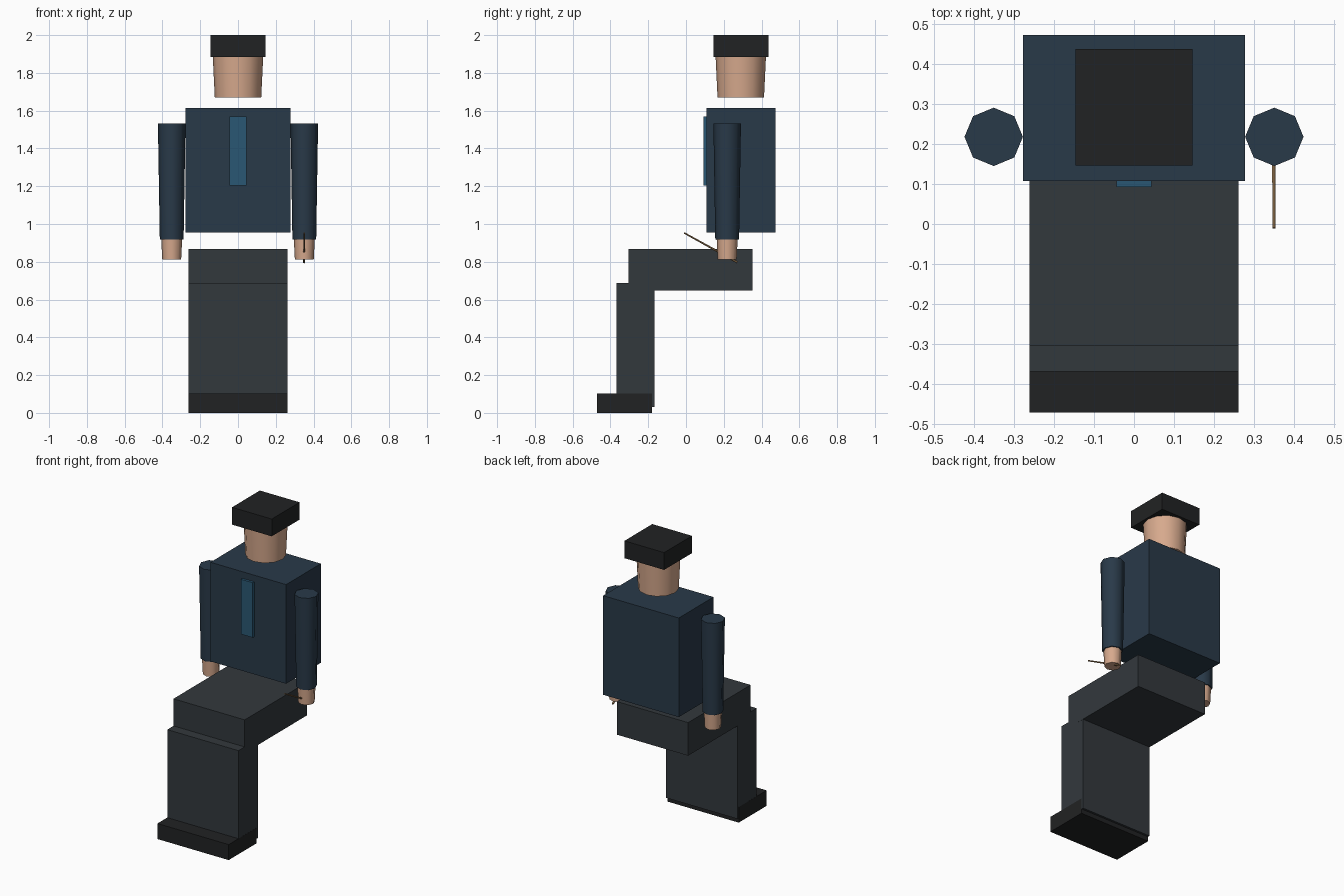
import bpy, math
from mathutils import Vector

if "Cube" in bpy.data.objects:
    bpy.data.objects.remove(bpy.data.objects["Cube"])


def material(name, rgb):
    m = bpy.data.materials.new(name)
    m.diffuse_color = (*[(c / 255) ** 2.2 for c in rgb], 1)
    m.use_nodes = True
    m.node_tree.nodes["Principled BSDF"].inputs["Base Color"].default_value = m.diffuse_color
    return m


COAT = material("navy", (45, 60, 74))
TIE = material("blue", (46, 88, 115))
TROUSER = material("charcoal", (54, 59, 63))
BLACK = material("black", (38, 39, 40))
SKIN = material("skin", (214, 168, 140))
WOOD = material("wood", (150, 118, 82))


def box(name, half_x, y, z, mat):
    """Box centred on x = 0 with y and z ranges."""
    bpy.ops.mesh.primitive_cube_add(size=1, location=(0, sum(y) / 2, sum(z) / 2))
    o = bpy.context.object
    o.name = name
    o.scale = (2 * half_x, y[1] - y[0], z[1] - z[0])
    bpy.ops.object.transform_apply(location=False, rotation=False, scale=True)
    o.data.materials.append(mat)


def taper(name, start, end, r1, r2, sides, mat):
    """Smooth tapered cylinder between two points."""
    a, b = Vector(start), Vector(end)
    d = b - a
    bpy.ops.mesh.primitive_cone_add(vertices=sides, radius1=r1, radius2=r2,
                                    depth=d.length, location=(a + b) / 2)
    o = bpy.context.object
    o.name = name
    if d.x or d.y:
        o.rotation_euler = d.to_track_quat('Z', 'Y').to_euler()
    o.data.materials.append(mat)
    bpy.ops.object.shade_smooth_by_angle(angle=math.radians(50))


# Seated legs and shoes
box("shoes", 0.262, (-0.472, -0.18), (0, 0.103), BLACK)
box("shins", 0.2615, (-0.369, -0.166), (0.03, 0.688), TROUSER)
box("thighs", 0.262, (-0.304, 0.352), (0.648, 0.868), TROUSER)

# Torso and tie
box("torso", 0.278, (0.108, 0.473), (0.955, 1.614), COAT)
box("tie", 0.044, (0.092, 0.118), (1.205, 1.57), TIE)

# Head and hair
taper("head", (0, 0.29, 1.67), (0, 0.29, 1.92), 0.123, 0.135, 12, SKIN)
box("hair", 0.146, (0.146, 0.438), (1.885, 2.0), BLACK)

# Arms and hands
for side, s in (("left", -1), ("right", 1)):
    x, y = s * 0.351, 0.218
    taper(side + "_arm", (x, y, 0.918), (x, y, 1.533), 0.063, 0.073, 8, COAT)
    taper(side + "_hand", (x, y, 0.813), (x, y, 0.93), 0.05, 0.056, 8, SKIN)

# Thin stick held in one hand
taper("stick", (0.35, 0.272, 0.797), (0.35, -0.01, 0.953), 0.006, 0.004, 6, WOOD)
